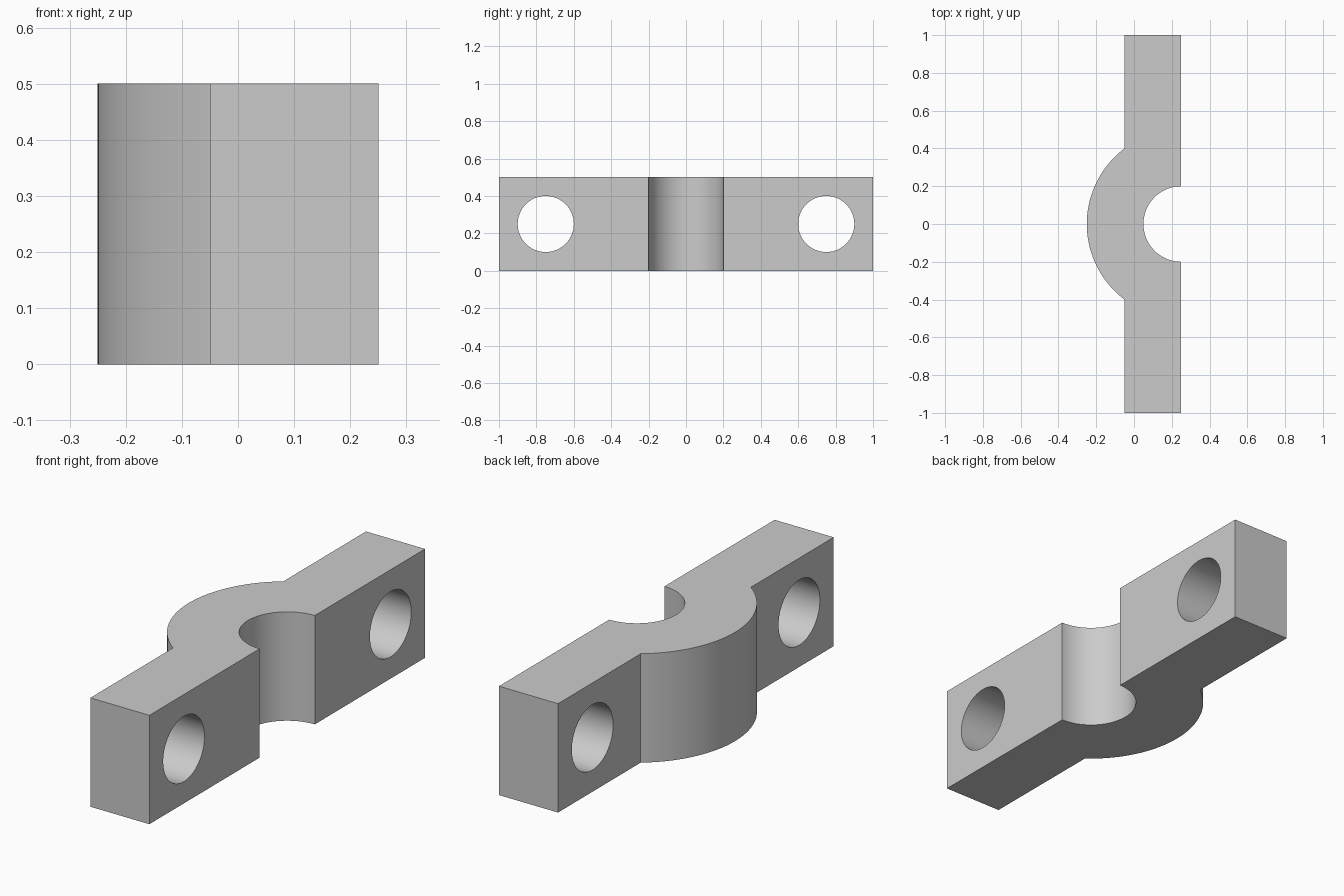
import bpy, bmesh, math

cube = bpy.data.objects.get("Cube")
if cube:
    bpy.data.objects.remove(cube, do_unlink=True)

HEIGHT, BACK, FRONT, HALF = 0.5, -0.05, 0.25, 1.0
OUTER_R, INNER_R, HOLE_R, HOLE_Y = 0.5, 0.2, 0.15, 0.75

grey = bpy.data.materials.new("plain grey")
grey.use_nodes = True
colour = (0.6, 0.6, 0.6, 1)
grey.diffuse_color = colour
grey.node_tree.nodes["Principled BSDF"].inputs["Base Color"].default_value = colour


def arc(radius, start, end, steps):
    """Points around the saddle axis at x = FRONT, y = 0."""
    angles = [start + (end - start) * i / steps for i in range(steps + 1)]
    return [(FRONT + radius * math.cos(a), radius * math.sin(a)) for a in angles]


# Clamp outline: two straight ears joined by a curved saddle
bulge = math.acos((BACK - FRONT) / OUTER_R)
outline = [(FRONT, HALF), (BACK, HALF)]
outline += arc(OUTER_R, bulge, 2 * math.pi - bulge, 48)
outline += [(BACK, -HALF), (FRONT, -HALF)]
outline += arc(INNER_R, 1.5 * math.pi, 0.5 * math.pi, 48)

bm = bmesh.new()
base = bm.faces.new([bm.verts.new((x, y, 0)) for x, y in outline])
top = bmesh.ops.extrude_face_region(bm, geom=[base])["geom"]
bmesh.ops.translate(bm, vec=(0, 0, HEIGHT),
                    verts=[v for v in top if isinstance(v, bmesh.types.BMVert)])
bmesh.ops.recalc_face_normals(bm, faces=bm.faces)
mesh = bpy.data.meshes.new("clamp_half")
bm.to_mesh(mesh)
bm.free()
clamp = bpy.data.objects.new("clamp_half", mesh)
bpy.context.collection.objects.link(clamp)
mesh.materials.append(grey)

# Bolt holes through the ears
for side, name in ((1, "back_hole_cutter"), (-1, "front_hole_cutter")):
    bpy.ops.mesh.primitive_cylinder_add(
        vertices=64, radius=HOLE_R, depth=1,
        location=((BACK + FRONT) / 2, side * HOLE_Y, HEIGHT / 2),
        rotation=(0, math.pi / 2, 0))
    cutter = bpy.context.object
    cutter.name = name
    cutter.data.materials.append(grey)
    cutter.hide_render = True
    cut = clamp.modifiers.new(name, 'BOOLEAN')
    cut.operation, cut.solver, cut.object = 'DIFFERENCE', 'EXACT', cutter

# Apply the cuts, then discard the cutters
bpy.ops.object.select_all(action='DESELECT')
clamp.select_set(True)
bpy.context.view_layer.objects.active = clamp
for cut in list(clamp.modifiers):
    cutter = cut.object
    bpy.ops.object.modifier_apply(modifier=cut.name)
    bpy.data.objects.remove(cutter, do_unlink=True)
bpy.ops.object.shade_smooth_by_angle(angle=math.radians(30))
